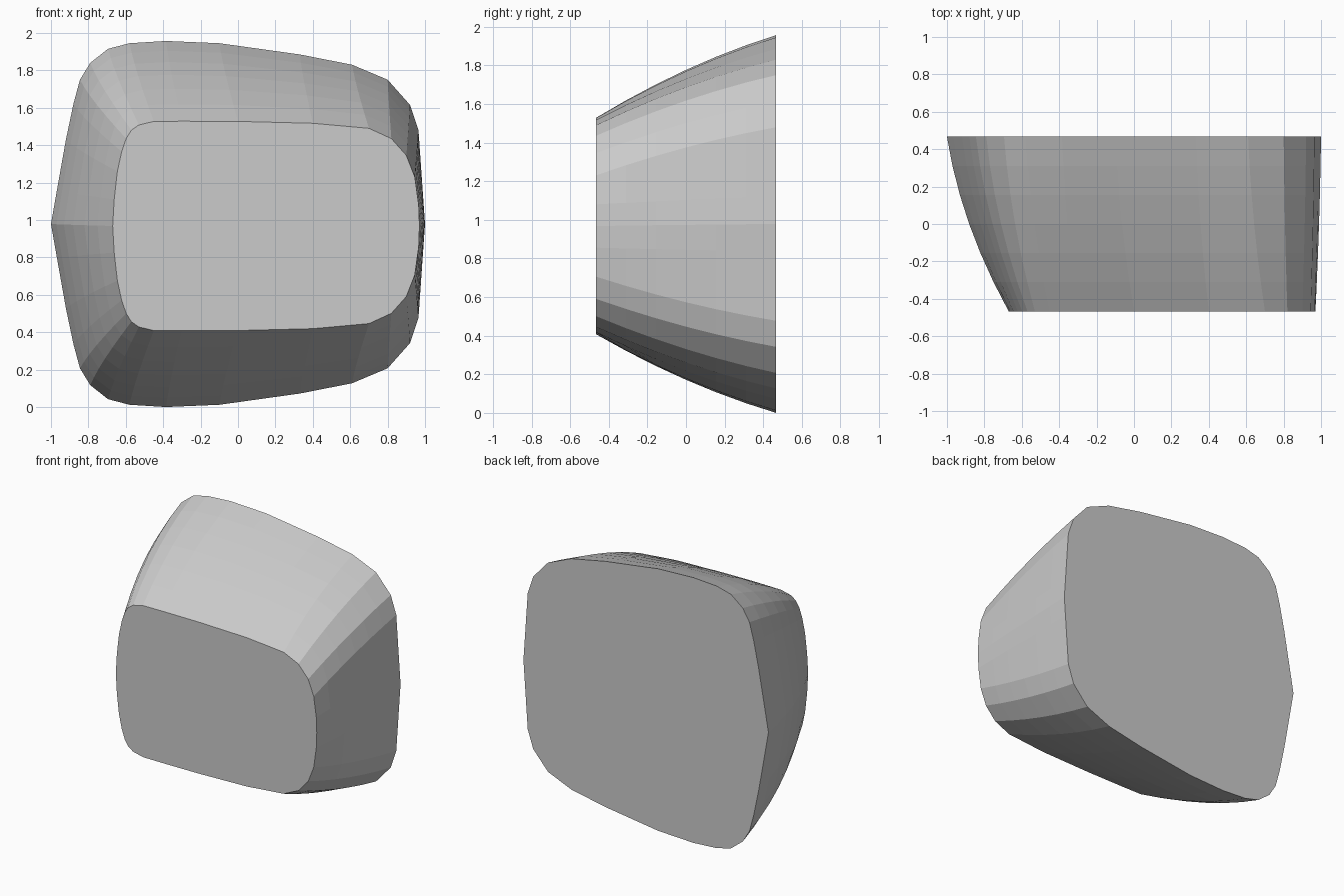
import bpy, bmesh

if "Cube" in bpy.data.objects:
    bpy.data.objects.remove(bpy.data.objects["Cube"])

# Upper half outlines, left to right: (back x, back z, front x, front z)
HALF = [
    (-1.0, 0.9785, -0.67, 0.968), (-0.968, 1.16, -0.662, 1.11),
    (-0.92, 1.43, -0.645, 1.26), (-0.88, 1.62, -0.622, 1.365),
    (-0.845, 1.75, -0.598, 1.435), (-0.79, 1.84, -0.57, 1.48),
    (-0.695, 1.915, -0.53, 1.508), (-0.58, 1.945, -0.45, 1.527),
    (-0.385, 1.957, -0.3, 1.528), (-0.1, 1.945, 0.0, 1.527),
    (0.33, 1.885, 0.4, 1.517), (0.61, 1.83, 0.70, 1.49),
    (0.80, 1.75, 0.82, 1.435), (0.92, 1.615, 0.90, 1.345),
    (0.965, 1.48, 0.945, 1.23), (0.99, 1.12, 0.966, 1.08),
    (1.0, 0.9785, 0.97, 0.968),
]
BACK_MID, FRONT_MID, DEPTH, STEPS = 0.9785, 0.968, 0.467, 6

# Mirror the half outline to close the loop
lower = [(bx, 2 * BACK_MID - bz, fx, 2 * FRONT_MID - fz)
         for bx, bz, fx, fz in reversed(HALF[1:-1])]
outline = HALF + lower


def section(t):
    """Cross-section from front (t=0) to back (t=1), bulging outward midway."""
    bulge = 4 * t * (1 - t)
    tx, tz = t + 0.14 * bulge, t + 0.08 * bulge
    y = -DEPTH + 2 * DEPTH * t
    return [(fx + (bx - fx) * tx, y, fz + (bz - fz) * tz)
            for bx, bz, fx, fz in outline]


# Tapered rounded block
bm = bmesh.new()
rings = [[bm.verts.new(p) for p in section(i / STEPS)] for i in range(STEPS + 1)]
n = len(outline)
sides = []
for a, b in zip(rings, rings[1:]):
    for i in range(n):
        j = (i + 1) % n
        sides.append(bm.faces.new((a[i], a[j], b[j], b[i])))
bm.faces.new(rings[0])
bm.faces.new(rings[-1])
bmesh.ops.recalc_face_normals(bm, faces=bm.faces)

mesh = bpy.data.meshes.new("tapered_block")
bm.to_mesh(mesh)
bm.free()
block = bpy.data.objects.new("tapered_block", mesh)
bpy.context.collection.objects.link(block)
